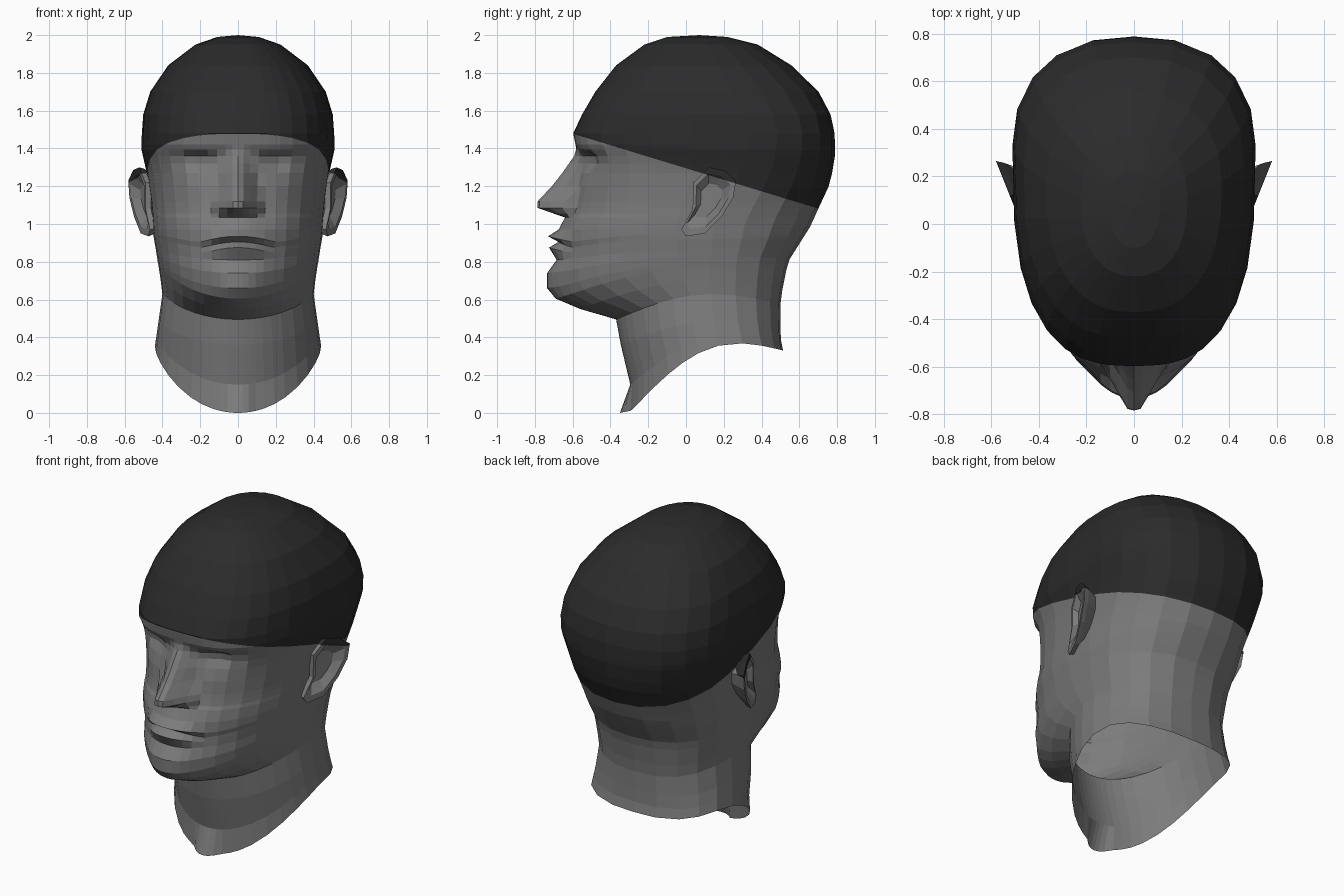
import bpy, bmesh, math
from mathutils import Vector

if "Cube" in bpy.data.objects:
    bpy.data.objects.remove(bpy.data.objects["Cube"])


def material(name, v):
    m = bpy.data.materials.new(name)
    m.diffuse_color = (v, v, v, 1)
    m.use_nodes = True
    m.node_tree.nodes["Principled BSDF"].inputs["Base Color"].default_value = m.diffuse_color
    return m


skin = material("grey_skin", 0.2)
cap = material("dark_cap", 0.024)


def lerp(table, k):
    if k <= table[0][0]:
        return table[0][1]
    for (a, u), (b, v) in zip(table, table[1:]):
        if k <= b:
            return u + (v - u) * (k - a) / (b - a)
    return table[-1][1]


def clamp(v):
    return max(0.0, min(1.0, v))


def finish(bm, name):
    # cut along the tilted cap edge and colour everything above it dark
    co, no = Vector((0, 0, 1.295)), Vector((0, 0.305, 1)).normalized()
    geom = bm.verts[:] + bm.edges[:] + bm.faces[:]
    bmesh.ops.bisect_plane(bm, geom=geom, dist=0.0005, plane_co=co, plane_no=no)
    bmesh.ops.recalc_face_normals(bm, faces=bm.faces[:])
    for f in bm.faces:
        f.material_index = int((f.calc_center_median() - co).dot(no) > 0)
    me = bpy.data.meshes.new(name)
    bm.to_mesh(me)
    bm.free()
    me.materials.append(skin)
    me.materials.append(cap)
    ob = bpy.data.objects.new(name, me)
    bpy.context.collection.objects.link(ob)


def bridge(bm, a, b):
    n = len(a)
    for i in range(n):
        j = (i + 1) % n
        bm.faces.new((a[i], a[j], b[j], b[i]))


# front profile: height, y, then bump size and half-width (nose, lips, chin)
SKULL = [(1.99, -.10, 0, 1), (1.95, -.22, 0, 1), (1.84, -.37, 0, 1), (1.70, -.48, 0, 1),
         (1.58, -.55, 0, 1), (1.48, -.597, 0, 1)]
FACE = [(1.42, -.585, 0, 1), (1.395, -.572, .01, .06), (1.36, -.562, .03, .07),
        (1.32, -.56, .06, .08), (1.27, -.565, .09, .09), (1.20, -.575, .135, .10),
        (1.12, -.59, .195, .13), (1.085, -.60, .185, .14), (1.055, -.61, .09, .14),
        (1.035, -.625, .015, .12), (.97, -.655, .02, .12), (.935, -.665, .065, .19),
        (.905, -.66, .015, .18), (.875, -.665, .06, .17), (.81, -.675, .01, .2),
        (.74, -.70, .035, .18), (.66, -.70, .035, .16), (.605, -.68, .01, .16)]
NECK = [(.55, -.56, 0, 1), (.495, -.37, 0, 1), (.36, -.345, 0, 1),
        (.15, -.295, 0, 1), (0, -.30, .05, .10)]

# back profile, half-width, widest depth and matching back height
BACK = [(.3, .52), (.4, .5), (.6, .5), (.8, .54), (.99, .66), (1.08, .70), (1.22, .765),
        (1.37, .79), (1.53, .785), (1.67, .73), (1.82, .59), (1.95, .38), (1.99, .22)]
WIDTH = [(0, .44), (.36, .42), (.5, .40), (.61, .42), (.8, .435), (.95, .45), (1.1, .46),
         (1.28, .485), (1.4, .513), (1.57, .505), (1.7, .465), (1.84, .37), (1.95, .225),
         (1.99, .11)]
MIDDLE = [(0, .14), (.6, .1), (1.0, .12), (1.3, .28), (1.5, .32), (1.95, .1)]
BACK_Z = [(0, .33), (.36, .47), (.5, .58), (.6, .72), (.75, .82), (.9, .93),
          (1.05, 1.05), (2, 2)]
# squareness of the front and back halves, and lift of each ring's side
SQUARE = [(.6, 2.0), (.9, 2.2), (1.2, 2.5), (1.42, 2.85), (1.6, 2.75), (1.9, 2.3)]
SQUARE_BACK = [(.1, 2.7), (.6, 2.5), (1, 2.3), (1.6, 2.4), (1.9, 2.3)]
ARCH = [(0, .17), (.36, .07), (.495, .09), (.605, .095), (.74, .05), (.9, 0)]
half = [0, .06, .13, .22, .32, .45, .6, .8, 1.0, 1.2, 1.4, 1.6, 1.85, 2.15, 2.45, 2.8, math.pi]
ANGLES = half + [-a for a in reversed(half[1:-1])]


def head_ring(bm, zf, yf, bump, size):
    w, ym, zb = lerp(WIDTH, zf), lerp(MIDDLE, zf), lerp(BACK_Z, zf)
    yb = lerp(BACK, zb)
    socket = .05 * clamp((1.395 - zf) / .035) * clamp((zf - 1.24) / .08)
    ring = []
    for a in ANGLES:
        s, c = math.sin(a), math.cos(a)
        n = lerp(SQUARE if c > 0 else SQUARE_BACK, zf)
        d = clamp(1 - abs(s) ** n) ** (1 / n)
        y = ym - (ym - yf) * d if c > 0 else ym + (yb - ym) * d
        f = (y - yf) / (yb - yf)
        z = zf + (zb - zf) * f + lerp(ARCH, zf) * math.sin(math.pi * clamp(f))
        x = w * s
        if c > 0:
            r = abs(x) / size
            y -= bump * clamp(1.2 - 1.2 * r if zf > 1.04 else 1 - r * r)
            y += socket * math.exp(-((abs(x) - .21) / .085) ** 2)
            if .86 < zf < .96:          # mouth corners turn down
                z -= .03 * clamp(r) ** 2 * clamp(2.2 - r)
        ring.append(bm.verts.new((x, y, z)))
    return ring


# head and neck: rings lofted from crown to open neck
bm = bmesh.new()
rings = [head_ring(bm, *st) for st in SKULL + FACE + NECK]
for a, b in zip(rings, rings[1:]):
    bridge(bm, a, b)
crown = bm.verts.new((0, .07, 2.0))
for i, v in enumerate(rings[0]):
    bm.faces.new((crown, v, rings[0][(i + 1) % len(ANGLES)]))
finish(bm, "head_and_neck")

# ears: rim outline with a hollow inside and a back reaching the skull
RIM = [(.04, 1.22), (.12, 1.30), (.20, 1.285), (.265, 1.23), (.25, 1.14), (.19, 1.04),
       (.10, .95), (0, .935), (-.025, .97), (.035, 1.08)]
CY, CZ = .12, 1.13


def ear_loop(bm, side, scale, push, flat=None):
    loop = []
    for y, z in RIM:
        y, z = CY + (y - CY) * scale, CZ + (z - CZ) * scale
        x = flat if flat else .475 + .4 * y + push
        loop.append(bm.verts.new((side * x, y, z)))
    return loop


for side, name in ((1, "ear_right"), (-1, "ear_left")):
    bm = bmesh.new()
    loops = [ear_loop(bm, side, .7, 0, .45), ear_loop(bm, side, .95, -.03),
             ear_loop(bm, side, 1, 0), ear_loop(bm, side, .8, 0),
             ear_loop(bm, side, .5, -.035)]
    for a, b in zip(loops, loops[1:]):
        bridge(bm, a, b)
    bm.faces.new(loops[-1])
    finish(bm, name)
